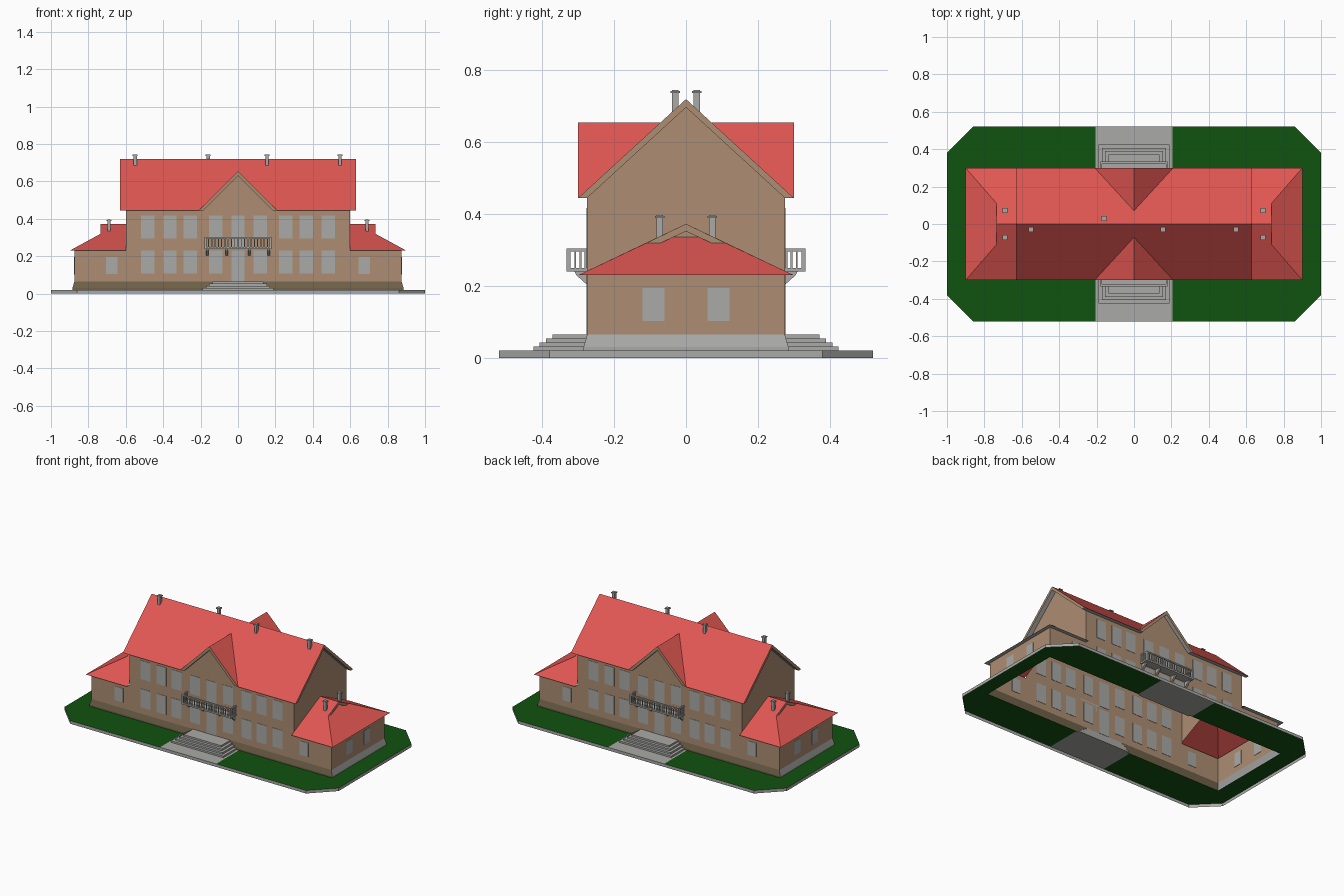
import bpy


def material(name, rgb):
    m = bpy.data.materials.new(name)
    m.diffuse_color = (*rgb, 1)
    return m


RED = material("roof red", (0.75, 0.095, 0.085))
TAN = material("wall tan", (0.42, 0.27, 0.17))
BROWN = material("plinth brown", (0.16, 0.12, 0.065))
GREY = material("stone grey", (0.40, 0.40, 0.385))
GREEN = material("lawn green", (0.005, 0.085, 0.005))


def build(name, polys, mat, mx=False, my=False):
    """Flat faces given as corner lists, optionally repeated across x = 0 and y = 0."""
    verts, faces = [], []
    for sx in ((1, -1) if mx else (1,)):
        for sy in ((1, -1) if my else (1,)):
            for p in polys:
                q = [(sx * x, sy * y, z) for x, y, z in p]
                if sx * sy < 0:
                    q.reverse()
                faces.append(list(range(len(verts), len(verts) + len(q))))
                verts += q
    me = bpy.data.meshes.new(name)
    me.from_pydata(verts, [], faces)
    me.materials.append(mat)
    ob = bpy.data.objects.new(name, me)
    bpy.context.collection.objects.link(ob)
    return ob


def prism(profile, x0, x1):
    """Faces of a counter-clockwise (y, z) profile extruded along x."""
    polys = [[(x1, y, z) for y, z in profile], [(x0, y, z) for y, z in reversed(profile)]]
    for a, b in zip(profile, profile[1:] + profile[:1]):
        polys.append([(x1, *a), (x0, *a), (x0, *b), (x1, *b)])
    return polys


def box(x0, x1, y0, y1, z0, z1):
    return prism([(y0, z0), (y1, z0), (y1, z1), (y0, z1)], x0, x1)


def at_x(x, pts):
    return [(x, y, z) for y, z in pts]


def at_y(y, pts):
    return [(x, y, z) for x, z in pts]


def at_z(z, pts):
    return [(x, y, z) for x, y in pts]


# Ground: open-bottomed lawn ring, paths and rim
build("lawn", [at_z(0.02, [(.205, -.52), (.86, -.52), (1, -.38), (1, .38), (.86, .52), (.205, .52),
                           (.205, .285), (.885, .285), (.885, -.285), (.205, -.285)])], GREEN, mx=True)
build("path", [at_z(0.02, [(-.205, -.52), (.205, -.52), (.205, -.285), (-.205, -.285)])], GREY, my=True)
rim = [(0, -.52), (.86, -.52), (1, -.38), (1, 0)]
build("lawn_rim", [[(*a, 0), (*b, 0), (*b, .02), (*a, .02)] for a, b in zip(rim, rim[1:])],
      GREY, mx=True, my=True)

# Plinth
build("plinth_long_sides", [
    [(-.885, -.285, .02), (.885, -.285, .02), (.885, -.285, .03), (-.885, -.285, .03)],
    [(-.885, -.285, .03), (.885, -.285, .03), (.875, -.275, .065), (-.875, -.275, .065)]], BROWN, my=True)
build("plinth_ends", [
    [(.885, -.285, .02), (.885, .285, .02), (.885, .285, .03), (.885, -.285, .03)],
    [(.885, -.285, .03), (.885, .285, .03), (.875, .275, .065), (.875, -.275, .065)]], GREY, mx=True)

# Walls, open inside
build("main_long_walls", [at_y(-.275, [(-.6, .065), (.6, .065), (.6, .445), (.185, .445), (0, .63),
                                       (-.185, .445), (-.6, .445)])], TAN, my=True)
build("main_gable_walls", [at_x(.6, [(-.275, .24), (0, .371), (.275, .24), (.275, .445), (0, .697),
                                     (-.275, .445)])], TAN, mx=True)
build("wing_long_walls", [at_y(-.275, [(.6, .065), (.875, .065), (.875, .23), (.6, .23)])],
      TAN, mx=True, my=True)
build("wing_end_walls", [at_x(.875, [(-.275, .065), (.275, .065), (.275, .23), (-.275, .23)]),
                         at_x(.705, [(-.077, .336), (.077, .336), (0, .373)])], TAN, mx=True)

# Main roof, notched for the cross gables
V = .0709
build("main_roof", [[(-.63, -.3, .445), (-.21, -.3, .445), (0, -V, .655), (.21, -.3, .445),
                     (.63, -.3, .445), (.63, 0, .72), (-.63, 0, .72)]], RED, my=True)
build("cross_gable_roof", [[(0, -.3, .655), (.21, -.3, .445), (0, -V, .655)]], RED, mx=True, my=True)

# Wing roofs: hips with small gables on top
build("wing_roof_slopes", [[(.6, -.3, .23), (.9, -.3, .23), (.735, -.11, .32), (.735, 0, .373),
                            (.6, 0, .373)]], RED, mx=True, my=True)
build("wing_roof_hips", [[(.9, -.3, .23), (.9, .3, .23), (.735, .11, .32), (.705, .077, .336),
                          (.705, -.077, .336), (.735, -.11, .32)]], RED, mx=True)

# Verge boards and soffits
build("verge_boards", [
    at_x(.63, [(0, .72), (-.3, .445), (-.275, .445), (0, .697)]),
    at_y(-.3, [(0, .63), (.185, .445), (.21, .445), (0, .655)]),
    at_x(.735, [(0, .373), (-.11, .32), (-.07, .32), (0, .352)])], TAN, mx=True, my=True)
build("soffits", [
    [(.63, 0, .697), (.63, -.275, .445), (.6, -.275, .445), (.6, 0, .697)],
    at_z(.445, [(.185, -.3), (.185, -.275), (.63, -.275), (.63, -.3)]),
    [(0, -.3, .63), (0, -.275, .63), (.185, -.275, .445), (.185, -.3, .445)],
    at_z(.23, [(.6, -.3), (.6, -.275), (.875, -.275), (.9, -.3)]),
    at_z(.23, [(.875, -.275), (.875, 0), (.9, 0), (.9, -.3)])], GREY, mx=True, my=True)

# Windows and doors: thin plates seen from both sides of the wall
T = .002
panes = []
for x in (.12, .256, .366, .482):
    for z0, z1 in ((.107, .23), (.294, .417)):
        for s in (-1, 1):
            panes += box(s * x - .036, s * x + .036, -.275 - T, -.275 + T, z0, z1)
for s in (-1, 1):
    panes += box(s * .675 - .031, s * .675 + .031, -.275 - T, -.275 + T, .105, .197)
    panes += box(s * .875 - T, s * .875 + T, -.121, -.06, .103, .195)
build("windows", panes, GREY, my=True)
build("doors", box(-.036, .036, -.275 - T, -.275 + T, .065, .23)
      + box(-.036, .036, -.275 - T, -.275 + T, .25, .417), GREY, my=True)

# Entrance steps
steps = []
for i in range(4):
    steps += box(-.19 + .018 * i, .19 - .018 * i, -.425 + .018 * i, -.275, .02, .031 + .0113 * i)
build("steps", steps, GREY, my=True)

# Balconies: slab, brackets, rails and balusters
bal = box(-.18, .18, -.333, -.275, .24, .25)
for x in (-.165, -.06, .06, .165):
    bal += prism([(-.275, .203), (-.275, .24), (-.31, .24), (-.305, .23)][::-1], x - .006, x + .006)
bal += box(-.18, .18, -.333, -.324, .296, .304)
for s in (-1, 1):
    bal += box(s * .1755 - .0045, s * .1755 + .0045, -.324, -.275, .296, .304)
    bal += box(s * .1745 - .0055, s * .1745 + .0055, -.333, -.322, .25, .304)
    for y in (-.308, -.294, -.28):
        bal += box(s * .1755 - .0025, s * .1755 + .0025, y - .0025, y + .0025, .25, .296)
for i in range(-9, 10):
    w = .005 if i in (-3, 3) else .0025
    bal += box(i * .0175 - w, i * .0175 + w, -.331, -.326, .25, .296)
build("balcony", bal, GREY, my=True)

# Chimneys with caps
chim = []
stacks = [(-.55, -.03, .68, .745), (-.16, .03, .68, .745), (.155, -.03, .68, .745), (.545, -.03, .68, .745)]
stacks += [(sx * .69, sy * .073, .325, .397) for sx in (-1, 1) for sy in (-1, 1)]
for x, y, z0, z1 in stacks:
    chim += box(x - .009, x + .009, y - .009, y + .009, z0, z1)
    chim += box(x - .0135, x + .0135, y - .0135, y + .0135, z1 - .008, z1 - .002)
build("chimneys", chim, GREY)
